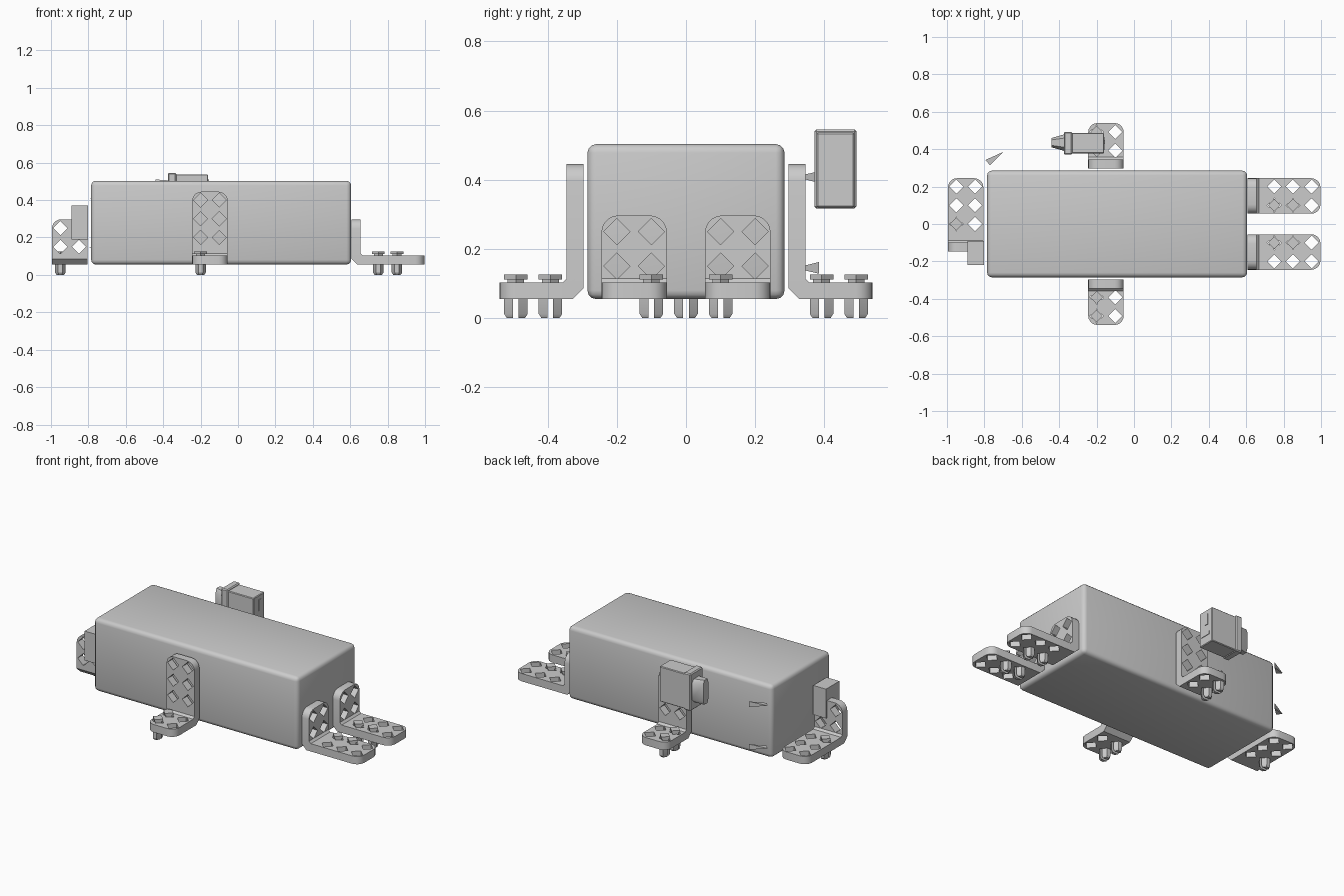
import bpy, bmesh, math
from mathutils import Matrix, Vector

old = bpy.data.objects.get("Cube")
if old:
    bpy.data.objects.remove(old)

grey = bpy.data.materials.new("plain_grey")
grey.use_nodes = True
colour = (0.6, 0.6, 0.6, 1)
grey.diffuse_color = colour
grey.node_tree.nodes["Principled BSDF"].inputs["Base Color"].default_value = colour

made = []


def finish(name, bm):
    """Turn a bmesh into a named object."""
    bmesh.ops.recalc_face_normals(bm, faces=bm.faces)
    mesh = bpy.data.meshes.new(name)
    bm.to_mesh(mesh)
    bm.free()
    mesh.materials.clear()
    mesh.materials.append(grey)
    obj = bpy.data.objects.new(name, mesh)
    bpy.context.collection.objects.link(obj)
    made.append(obj)
    return obj


def add_box(bm, low, high):
    low, high = Vector(low), Vector(high)
    size = high - low
    mat = Matrix.Translation((low + high) / 2) @ Matrix.Diagonal((*size, 1))
    return bmesh.ops.create_cube(bm, size=1, matrix=mat)["verts"]


def box(name, low, high, bevel=0, segments=1):
    bm = bmesh.new()
    add_box(bm, low, high)
    if bevel:
        bmesh.ops.bevel(bm, geom=bm.edges[:], offset=bevel, segments=segments,
                        profile=0.5, affect='EDGES')
    return finish(name, bm)


def hull(bm, points):
    verts = [bm.verts.new(p) for p in points]
    bmesh.ops.convex_hull(bm, input=verts)


def add_plate(bm, half, start, end, holes, thick, matrix):
    """Flat plate with rounded far corners and diamond holes."""
    r = 0.05
    outline = [(-half, start), (half, start)]
    for side, first in ((1, 0), (-1, 90)):
        for i in range(6):
            a = math.radians(first + 18 * i)
            outline.append((side * (half - r) + r * math.cos(a),
                            end - r + r * math.sin(a)))
    d = 0.038
    loops = [outline] + [[(u + d, v), (u, v + d), (u - d, v), (u, v - d)]
                         for u, v in holes]
    curve = bpy.data.curves.new("plate_outline", 'CURVE')
    curve.dimensions = '2D'
    curve.fill_mode = 'BOTH'
    curve.extrude = thick / 2
    for loop in loops:
        spline = curve.splines.new('POLY')
        spline.points.add(len(loop) - 1)
        for point, (u, v) in zip(spline.points, loop):
            point.co = (u, v, 0, 1)
        spline.use_cyclic_u = True
    temp = bpy.data.objects.new("plate_outline", curve)
    mesh = bpy.data.meshes.new_from_object(temp)
    mesh.transform(matrix)
    bm.from_mesh(mesh)
    bpy.data.objects.remove(temp)
    bpy.data.curves.remove(curve)
    bpy.data.meshes.remove(mesh)


BASE, THICK, HALF = 0.055, 0.048, 0.095


def bracket(name, location, angle, length, height, foot_rows, wall_rows):
    """L-shaped bracket whose foot points along its local y."""
    bm = bmesh.new()
    cols = (-0.05, 0.05)
    add_plate(bm, HALF, 0.05, length, [(u, v) for u in cols for v in foot_rows],
              THICK, Matrix.Translation((0, 0, BASE + THICK / 2)))
    upright = Matrix.Translation((0, THICK / 2, 0)) @ Matrix.Rotation(math.pi / 2, 4, 'X')
    add_plate(bm, HALF, 0.1, height, [(u, z) for u in cols for z in wall_rows],
              THICK, upright)
    # Chamfered bend joining wall and foot
    top = BASE + THICK
    profile = [(0, top), (0, 0.085), (0.03, BASE), (0.06, BASE), (0.06, top),
               (THICK, top + 0.012), (0, top + 0.012)]
    face = bm.faces.new([bm.verts.new((-HALF, v, z)) for v, z in profile])
    ext = bmesh.ops.extrude_face_region(bm, geom=[face])["geom"]
    bmesh.ops.translate(bm, vec=(2 * HALF, 0, 0),
                        verts=[g for g in ext if isinstance(g, bmesh.types.BMVert)])
    bmesh.ops.remove_doubles(bm, verts=bm.verts, dist=0.0001)
    bm.transform(Matrix.Translation(location) @ Matrix.Rotation(angle, 4, 'Z'))
    return finish(name, bm)


def clip(name, x, y):
    """Push-in clip: diamond head, neck and two split prongs."""
    bm = bmesh.new()
    for radius, low, high in ((0.034, 0.112, 0.126), (0.024, 0.085, 0.112)):
        bmesh.ops.create_cone(bm, cap_ends=True, segments=4, radius1=radius,
                              radius2=radius, depth=high - low,
                              matrix=Matrix.Translation((0, 0, (low + high) / 2)))
    for s in (-1, 1):
        hull(bm, [(px * k, s * (0.008 + py * k), z)
                  for z, k in ((0.1, 1), (0.012, 1), (0, 0.7))
                  for px, py in ((-0.028, 0), (0.028, 0), (0.012, 0.026), (-0.012, 0.026))])
    bm.transform(Matrix.Translation((x, y, 0)))
    return finish(name, bm)


# Main body
box("main_body", (-0.785, -0.285, 0.055), (0.605, 0.285, 0.503), 0.025, 3)

# Side brackets and their clips
side_rows, tall_rows = (0.095, 0.195), (0.2, 0.3, 0.4)
for label, s in (("left", 1), ("right", -1)):
    bracket(label + "_side_bracket", (-0.15, s * 0.297, 0), 0 if s > 0 else math.pi,
            0.243, 0.445, side_rows, tall_rows)
    for i, v in enumerate(side_rows):
        clip(f"{label}_side_clip_{i + 1}", -0.2, s * (0.297 + v))

# End brackets at +x and their clips
end_rows, low_rows = (0.143, 0.243, 0.343), (0.15, 0.25)
for label, s in (("left", 1), ("right", -1)):
    bracket(label + "_end_bracket", (0.607, s * 0.15, 0), -math.pi / 2,
            0.39, 0.297, end_rows, low_rows)
    for i, v in enumerate(end_rows[:2]):
        clip(f"{label}_end_clip_{i + 1}", 0.607 + v, s * 0.1)

# Crosswise bracket at -x with its block
bracket("cross_bracket", (-0.9, -0.147, 0), 0, 0.392, 0.297,
        (0.147, 0.247, 0.347), low_rows)
clip("cross_clip", -0.95, 0)
box("cross_block", (-0.89, -0.22, 0.19), (-0.803, -0.09, 0.37))

# Sensor unit: housing, collar, flared nozzle and raised panels
box("sensor_housing", (-0.335, 0.378, 0.32), (-0.16, 0.487, 0.537), 0.004)
box("sensor_collar", (-0.375, 0.371, 0.317), (-0.33, 0.493, 0.546), 0.006)
bm = bmesh.new()
hull(bm, [(x, 0.435 + sy * y, 0.435 + sz * z)
          for x, y, z in ((-0.37, 0.045, 0.05), (-0.37, 0.025, 0.07),
                          (-0.44, 0.025, 0.05), (-0.44, 0.015, 0.075))
          for sy in (-1, 1) for sz in (-1, 1)])
finish("sensor_nozzle", bm)
box("sensor_upright_panel", (-0.163, 0.428, 0.44), (-0.156, 0.45, 0.51))
box("sensor_level_panel", (-0.163, 0.397, 0.372), (-0.156, 0.463, 0.392))

# Small twisted fins beside the rear corner
for label, z in (("upper", 0.408), ("lower", 0.145)):
    bm = bmesh.new()
    hull(bm, [(-0.795, 0.342, z), (-0.77, 0.315, z),
              (-0.7, 0.385, z + 0.017), (-0.7, 0.385, z - 0.017)])
    finish(label + "_fin", bm)

# Smooth rounded parts, keep real edges sharp
for obj in bpy.context.selected_objects:
    obj.select_set(False)
for obj in made:
    obj.select_set(True)
bpy.context.view_layer.objects.active = made[0]
bpy.ops.object.shade_smooth_by_angle(angle=math.radians(32))
